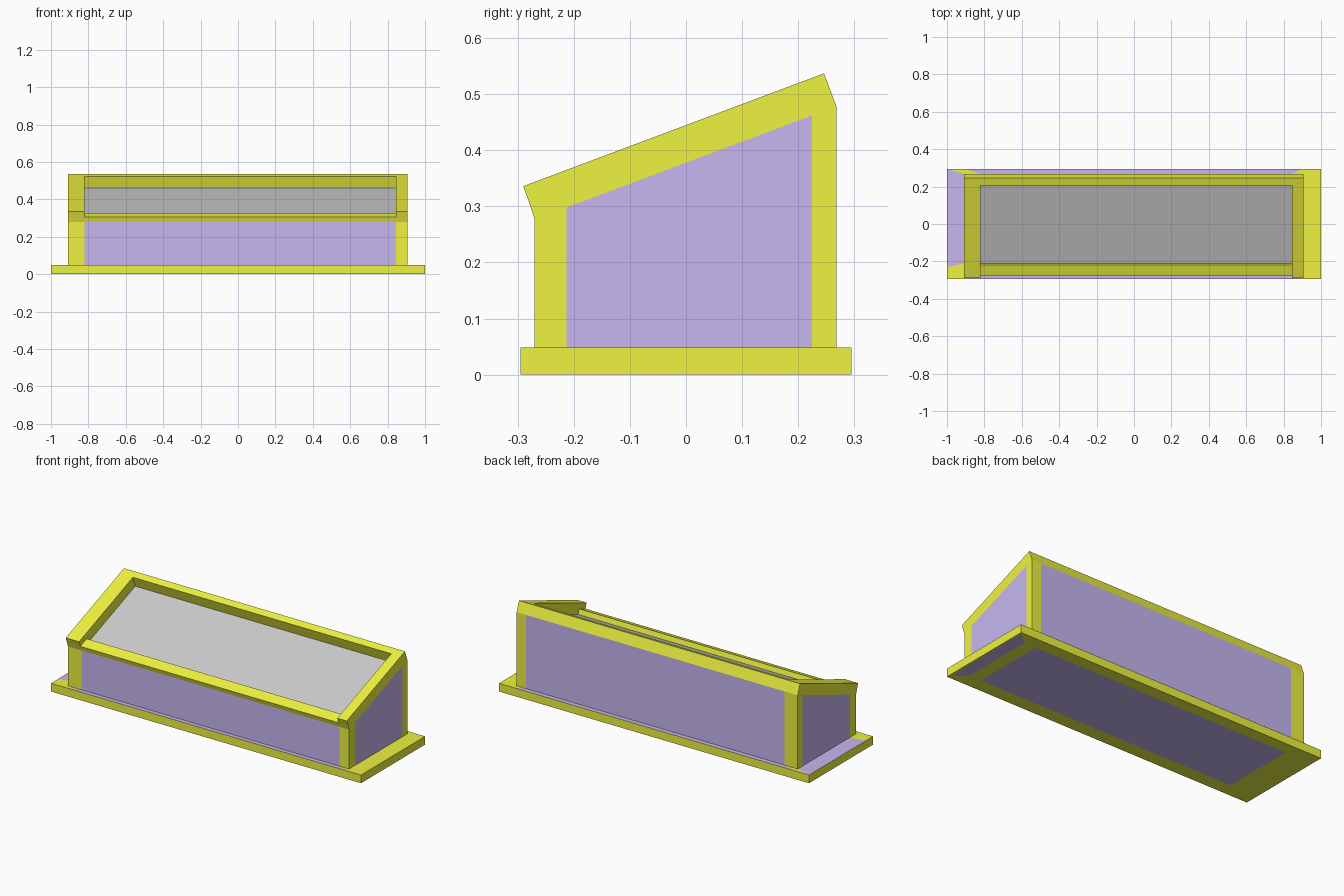
import bpy, bmesh

if "Cube" in bpy.data.objects:
    bpy.data.objects.remove(bpy.data.objects["Cube"])


def material(name, rgb):
    m = bpy.data.materials.new(name)
    m.diffuse_color = (*rgb, 1)
    m.use_nodes = True
    m.node_tree.nodes["Principled BSDF"].inputs["Base Color"].default_value = m.diffuse_color
    return m


YELLOW = material("yellow", (0.86, 0.89, 0.05))
PURPLE = material("purple", (0.57, 0.475, 0.88))


def build(name, faces, mats, recalc=True):
    """faces: list of (points, material index); shared corners are welded."""
    bm = bmesh.new()
    for pts, mi in faces:
        f = bm.faces.new([bm.verts.new(p) for p in pts])
        f.material_index = mi
    bmesh.ops.remove_doubles(bm, verts=bm.verts[:], dist=1e-5)
    if recalc:
        bmesh.ops.recalc_face_normals(bm, faces=bm.faces[:])
    me = bpy.data.meshes.new(name)
    bm.to_mesh(me)
    bm.free()
    for m in mats:
        me.materials.append(m)
    ob = bpy.data.objects.new(name, me)
    bpy.context.collection.objects.link(ob)
    return ob


def at_x(x, pts):
    return [(x, y, z) for y, z in pts]


def strip(chain, x0, x1, purple=()):
    """Sweep a side-profile chain from x0 to x1."""
    return [(at_x(x0, (a, b)) + at_x(x1, (b, a)), int(i in purple))
            for i, (a, b) in enumerate(zip(chain, chain[1:]))]


# Side profile (y, z): outer outline, tray recess, end-panel corners
A, B, C = (-.27, .048), (-.27, .278), (-.29, .336)
D, E, F = (.246, .537), (.268, .478), (.268, .048)
R1, R2, R3 = (-.279, .305), (-.22, .327), (-.211, .298)
R4, R5 = (.227, .462), (.206, .522)
G, H, I, J = (-.213, .048), (-.213, .298), (.225, .462), (.225, .048)
X0, X1, X2, X3 = -.908, -.822, .844, .905

# Case: raised ends, lower middle with purple front and back panels
end_chain = [A, B, R1, C, R5, D, E, F]
faces = strip(end_chain, X0, X1) + strip(end_chain, X2, X3)
faces += strip([A, B, R1, R2, R3], X1, X2, purple=(0,))
faces += strip([R4, R5, D, E, F], X1, X2, purple=(3,))
# Inner step walls beside the sloped tray
for x in (X1, X2):
    faces.append((at_x(x, [R1, C, R5, R4, R3, R2]), 0))
# End faces with flush purple panels
for x in (X0, X3):
    faces += [(at_x(x, [A, B, R1, C, H, G]), 0),
              (at_x(x, [C, R5, D, I, H]), 0),
              (at_x(x, [D, E, F, J, I]), 0),
              (at_x(x, [G, H, I, J]), 1)]
build("case", faces, [YELLOW, PURPLE])

# Sloped grey display surface
build("sloped_surface", [(at_x(X1, [R4, R3]) + at_x(X2, [R3, R4]), 0)], [], False)

# Plinth slab
W, T = .295, .048
bpy.ops.mesh.primitive_cube_add(size=1, location=(0, 0, T / 2))
plinth = bpy.context.object
plinth.name = "plinth"
plinth.scale = (2, 2 * W, T)
plinth.data.materials.append(YELLOW)


# Purple inlays on the plinth, a hair off the surface
def inlay(name, pts, z):
    build(name, [([(x, y, z) for x, y in pts], 0)], [PURPLE], False)


top, under = T + .0006, -.0006
inlay("left_top_inlay", [(-1, -.23), (X0, -.21), (X0, .268), (-1, W)], top)
inlay("back_top_inlay", [(X1, .268), (X2, .268), (X3, W), (X0, W)], top)
inlay("front_top_inlay", [(X0, -W), (X3, -W), (X2, -.27), (X1, -.27)], top)
inlay("underside_panel", [(X1, -.213), (X1, .225), (X2, .225), (X2, -.213)], under)
inlay("underside_right_strip", [(.92, -.21), (.92, .225), (.99, .28), (.99, -.28)], under)
